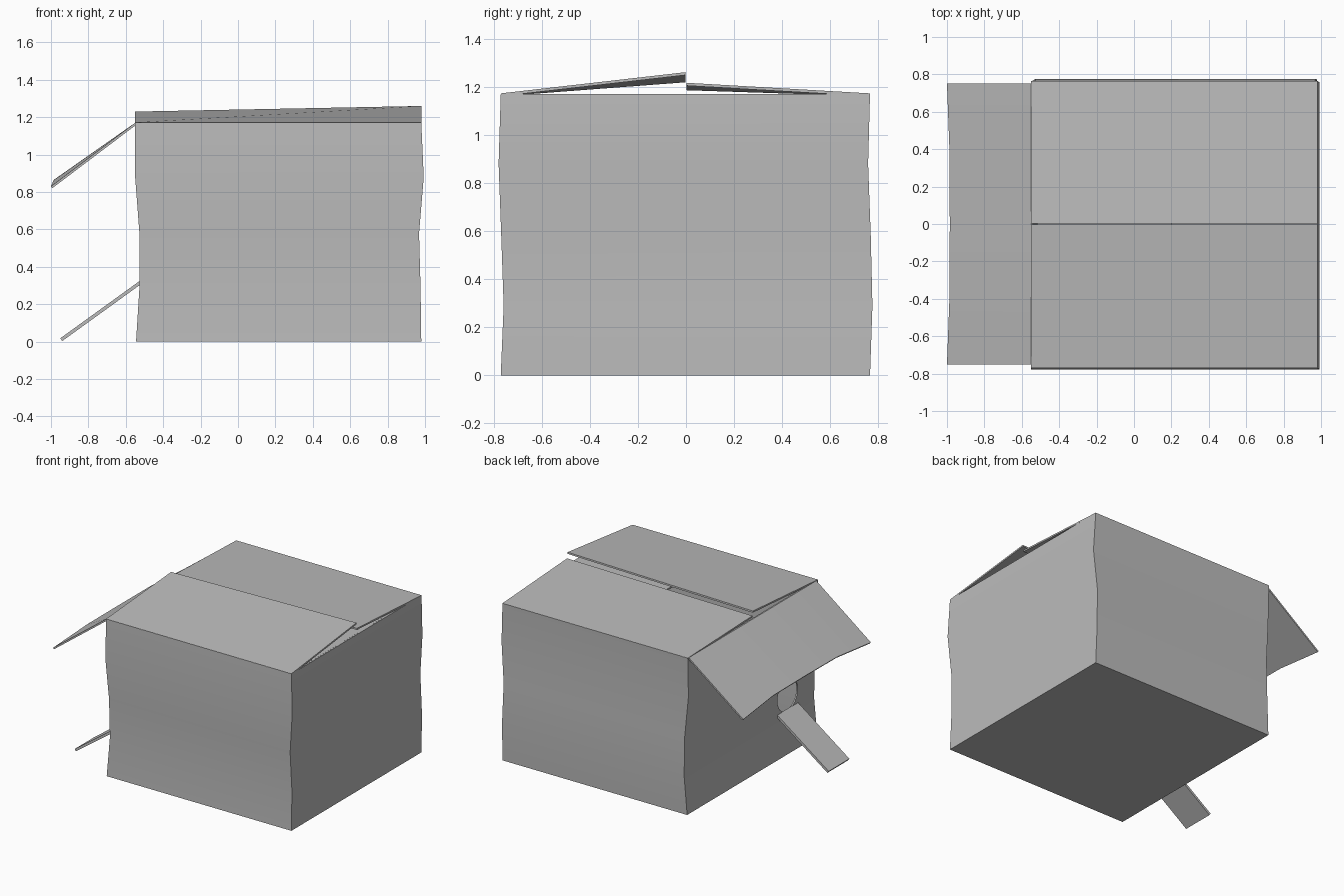
import bpy, bmesh
from math import radians, pi
from mathutils import Vector

if "Cube" in bpy.data.objects:
    bpy.data.objects.remove(bpy.data.objects["Cube"])

GREY = (0.50, 0.50, 0.50, 1)
card = bpy.data.materials.new("grey_card")
card.diffuse_color = GREY
card.use_nodes = True
card.node_tree.nodes["Principled BSDF"].inputs["Base Color"].default_value = GREY


def make_object(name, bm):
    mesh = bpy.data.meshes.new(name)
    bm.to_mesh(mesh)
    bm.free()
    mesh.materials.append(card)
    obj = bpy.data.objects.new(name, mesh)
    bpy.context.collection.objects.link(obj)
    return obj


def activate(obj):
    bpy.ops.object.select_all(action='DESELECT')
    obj.select_set(True)
    bpy.context.view_layer.objects.active = obj


def thicken(obj, thickness):
    activate(obj)
    mod = obj.modifiers.new("thickness", 'SOLIDIFY')
    mod.thickness = thickness
    mod.offset = -1
    bpy.ops.object.modifier_apply(modifier=mod.name)


def finish(obj):
    activate(obj)
    bpy.ops.object.shade_smooth_by_angle(angle=radians(30))


def flap(name, rows, thickness=0.012):
    """Card sheet lofted between (hinge, free edge) pairs, top side up."""
    bm = bmesh.new()
    pairs = [[bm.verts.new(p) for p in row] for row in rows]
    for (a, b), (c, d) in zip(pairs, pairs[1:]):
        face = bm.faces.new((a, b, d, c))
        face.normal_update()
        if face.normal.z < 0:
            face.normal_flip()
    obj = make_object(name, bm)
    thicken(obj, thickness)
    finish(obj)
    return obj


# Open box body: slightly buckled walls, each ring is z, left x, right x, front y, back y
rings = [
    (0.00, -0.545, 0.980, -0.770, 0.765),
    (0.29, -0.527, 0.976, -0.758, 0.775),
    (0.58, -0.527, 0.968, -0.768, 0.768),
    (0.88, -0.550, 0.993, -0.779, 0.757),
    (1.17, -0.550, 0.980, -0.770, 0.765),
]
bm = bmesh.new()
loops = [[bm.verts.new(p) for p in ((x0, y0, z), (x1, y0, z), (x1, y1, z), (x0, y1, z))]
         for z, x0, x1, y0, y1 in rings]
bm.faces.new(loops[0][::-1])
for low, high in zip(loops, loops[1:]):
    for i in range(4):
        j = (i + 1) % 4
        bm.faces.new((low[i], low[j], high[j], high[i]))
body = make_object("box_body", bm)
thicken(body, 0.015)

# Round doorway cut in the side wall
bpy.ops.mesh.primitive_cylinder_add(vertices=24, radius=0.12, depth=0.2,
                                    location=(-0.53, -0.445, 0.43), rotation=(0, pi / 2, 0))
cutter = bpy.context.object
cutter.name = "doorway_cutter"
cutter.hide_render = True
activate(body)
cut = body.modifiers.new("doorway", 'BOOLEAN')
cut.operation = 'DIFFERENCE'
cut.solver = 'EXACT'
cut.object = cutter
bpy.ops.object.modifier_apply(modifier=cut.name)
bpy.data.objects.remove(cutter)
finish(body)

# Top flaps, lifted a little more at one end
flap("front_flap", [((-0.55, -0.77, 1.172), (-0.55, -0.003, 1.23)),
                    ((0.98, -0.77, 1.172), (0.98, -0.003, 1.26))])
flap("back_flap", [((-0.55, 0.765, 1.172), (-0.55, 0.003, 1.197)),
                   ((0.98, 0.765, 1.172), (0.98, 0.003, 1.216))])

# Inner flap folded flat, and side flap hanging open with a bowed edge
flap("inner_flap", [((0.97, y, 1.17), (0.20, y, 1.17)) for y in (-0.752, 0.747)])
side_rows = []
for i in range(5):
    t = i / 2 - 1
    bow = 1 - t ** 4
    side_rows.append(((-0.55, 0.752 * t, 1.17),
                      (-1.0 + 0.015 * bow, 0.752 * t, 0.83 + 0.035 * bow)))
flap("side_flap", side_rows)

# Ramp from the doorway down to the ground
flap("doorway_ramp", [((-0.525, y, 0.325), (-0.95, y, 0.018)) for y in (-0.57, -0.325)], 0.018)
